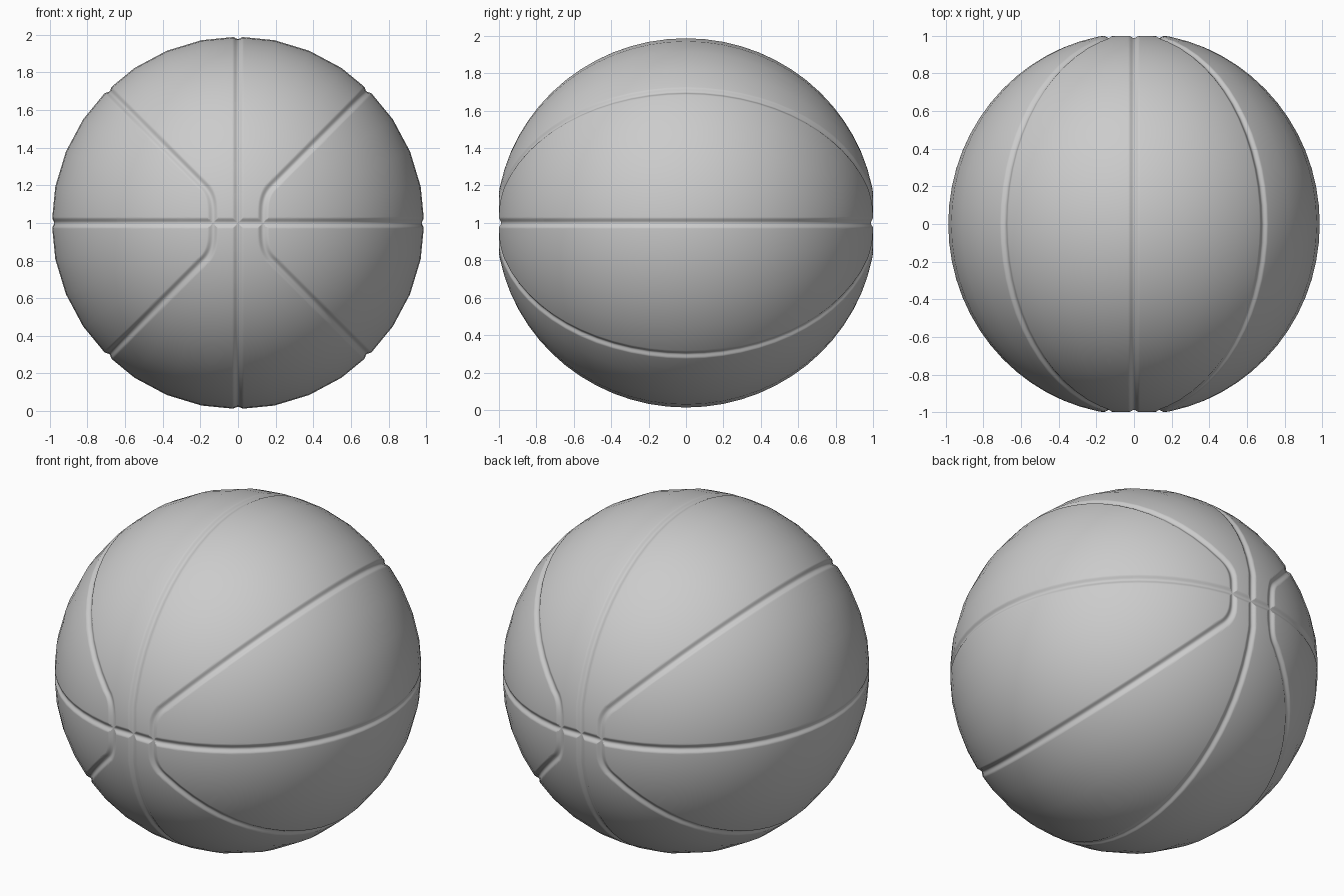
import bpy, bmesh, math
from mathutils import Vector, Matrix

if "Cube" in bpy.data.objects:
    bpy.data.objects.remove(bpy.data.objects["Cube"])

DEPTH, HALF = 0.012, 0.03      # seam depth and half width
FINE = 0.008                   # edge length wanted inside the seams
BEND = 0.2                     # height where the curved seams turn straight


def seam_distance(n):
    """Distance on the unit ball to the nearest seam."""
    x, z = abs(n.x), abs(n.z)
    if z > BEND:
        line, slope = z - 0.015, 1.0
    else:
        t = z / BEND
        line, slope = 0.135 + 0.05 * t ** 4, t ** 3
    return min(x, z, abs(x - line) / math.hypot(1, slope))


def seam_depth(n):
    d = seam_distance(n.normalized())
    return DEPTH / 2 * (1 + math.cos(math.pi * d / HALF)) if d < HALF else 0.0


def seam_normal(n):
    """Ball normal tilted by the slope of the seam walls."""
    e = 0.002
    g = Vector([(seam_depth(n + a * e) - seam_depth(n - a * e)) / (2 * e)
                for a in (Vector((1, 0, 0)), Vector((0, 1, 0)), Vector((0, 0, 1)))])
    return (n + g - n * g.dot(n)).normalized()


# ball with its poles at front and back
bm = bmesh.new()
bmesh.ops.create_uvsphere(bm, u_segments=32, v_segments=32, radius=1,
                          matrix=Matrix.Rotation(math.pi / 2, 4, 'X'))

# refine the faces along the seams
for step in range(5):
    edges = set()
    for f in bm.faces:
        size = max(e.calc_length() for e in f.edges)
        if seam_distance(f.calc_center_median().normalized()) < HALF + size * 0.7:
            edges.update(e for e in f.edges if e.calc_length() > FINE)
    bmesh.ops.subdivide_edges(bm, edges=list(edges), cuts=1, use_grid_fill=True)

# press in the seams and flatten the poles slightly
normals = []
for v in bm.verts:
    n = v.co.normalized()
    normals.append(seam_normal(n))
    y = max(-1.0, min(1.0, v.co.y * 1.015))
    v.co = Vector((v.co.x * 0.99, y, v.co.z * 0.99)) - n * seam_depth(n)
    v.co.z += 1
for f in bm.faces:
    f.smooth = True

mesh = bpy.data.meshes.new("ball")
bm.to_mesh(mesh)
bm.free()
mesh.normals_split_custom_set_from_vertices(normals)

grey = bpy.data.materials.new("light_grey")
grey.use_nodes = True
grey.diffuse_color = (0.6, 0.6, 0.6, 1)
grey.node_tree.nodes["Principled BSDF"].inputs["Base Color"].default_value = (0.6, 0.6, 0.6, 1)
mesh.materials.append(grey)
bpy.context.collection.objects.link(bpy.data.objects.new("ball", mesh))
